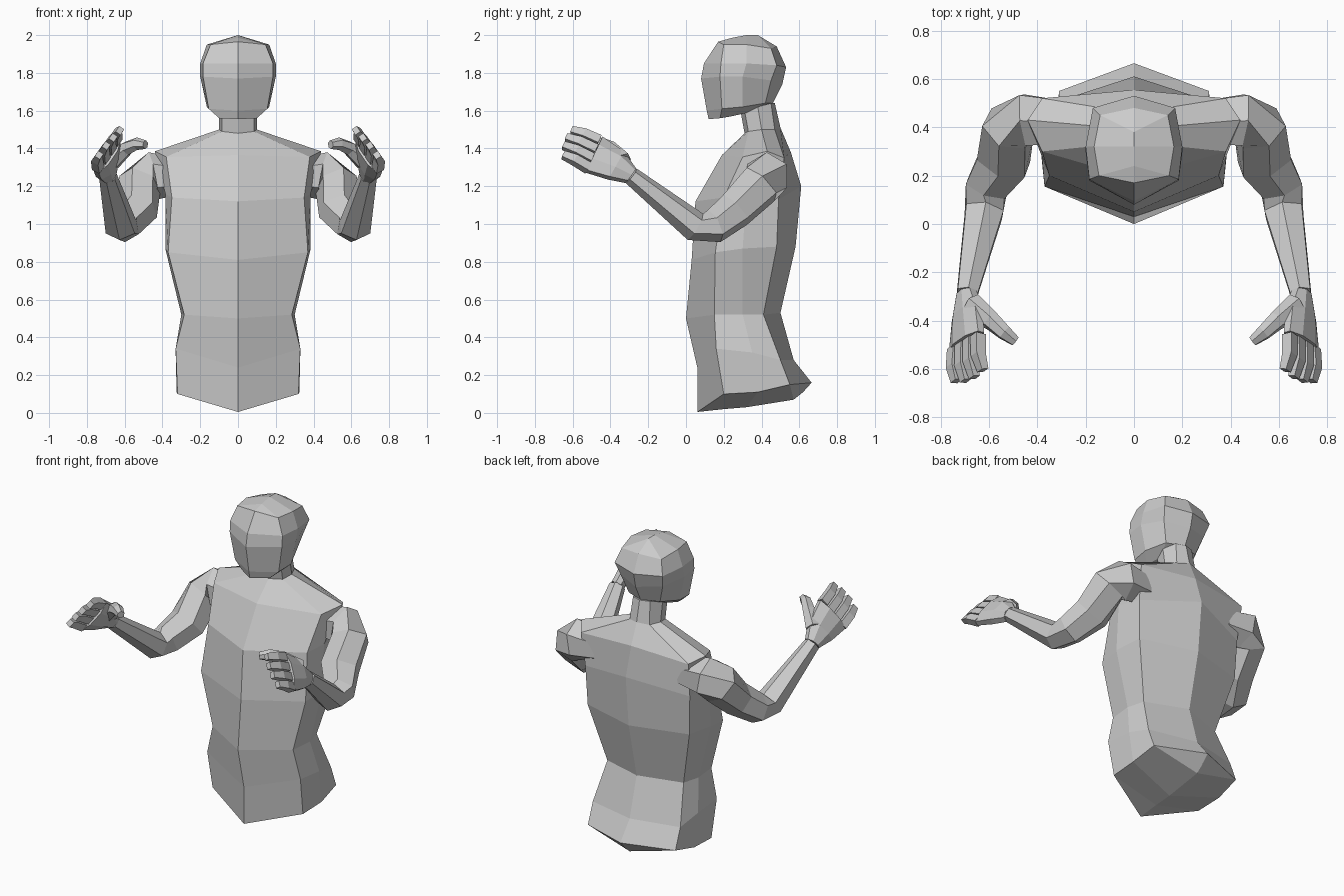
import bpy
import bmesh
import math
from mathutils import Vector

default_cube = bpy.data.objects.get("Cube")
if default_cube:
    bpy.data.objects.remove(default_cube, do_unlink=True)

# One plain clay colour for the whole figure
clay = bpy.data.materials.new("clay_grey")
clay.use_nodes = True
clay_colour = (0.6, 0.6, 0.6, 1.0)
clay.diffuse_color = clay_colour
shader = next(n for n in clay.node_tree.nodes if n.type == 'BSDF_PRINCIPLED')
shader.inputs["Base Color"].default_value = clay_colour
shader.inputs["Roughness"].default_value = 0.8


def finish(name, bm):
    """Turn the x >= 0 half into a mirrored, flat shaded object."""
    mesh = bpy.data.meshes.new(name)
    bm.to_mesh(mesh)
    bm.free()
    mesh.materials.append(clay)
    obj = bpy.data.objects.new(name, mesh)
    bpy.context.collection.objects.link(obj)
    mirror = obj.modifiers.new("Mirror", 'MIRROR')
    mirror.use_axis[0] = True
    mirror.use_mirror_merge = True
    mirror.merge_threshold = 0.0005
    return obj


def half_loft(name, rings):
    """Skin half sections running front centre, front corner, side, back corner, back centre."""
    # Both ends close onto the centre plane
    rings = [[(0, y, z) for x, y, z in rings[0]]] + rings
    rings = rings + [[(0, y, z) for x, y, z in rings[-1]]]
    bm = bmesh.new()
    grid = [[bm.verts.new(p) for p in ring] for ring in rings]
    for low, high in zip(grid, grid[1:]):
        for j in range(len(low) - 1):
            bm.faces.new((low[j], low[j + 1], high[j + 1], high[j]))
    bmesh.ops.remove_doubles(bm, verts=bm.verts, dist=0.0005)
    bmesh.ops.dissolve_degenerate(bm, edges=bm.edges, dist=0.0005)
    return finish(name, bm)


def tube(name, rings, sides=6, axis=None):
    """Closed tube through (centre, half width, half height) rings; axis sets the width direction."""
    centres = [Vector(r[0]) for r in rings]
    last = len(rings) - 1
    grow = 1 / math.cos(math.pi / sides)
    bm = bmesh.new()
    grid = []
    for i, (_, width, height) in enumerate(rings):
        tangent = (centres[min(i + 1, last)] - centres[max(i - 1, 0)]).normalized()
        if axis:
            u = Vector(axis)
            u = (u - tangent * u.dot(tangent)).normalized()
        else:
            u = tangent.cross(Vector((0, 0, 1))).normalized()
        v = u.cross(tangent)
        loop = []
        for k in range(sides):
            a = math.tau * (k + 0.5) / sides
            offset = u * math.cos(a) * width + v * math.sin(a) * height
            loop.append(bm.verts.new(centres[i] + offset * grow))
        grid.append(loop)
    for a, b in zip(grid, grid[1:]):
        for k in range(sides):
            n = (k + 1) % sides
            bm.faces.new((a[k], b[k], b[n], a[n]))
    bm.faces.new(grid[0])
    bm.faces.new(grid[-1])
    bmesh.ops.recalc_face_normals(bm, faces=bm.faces)
    return finish(name, bm)


def blend(start, end, t):
    return Vector(start).lerp(Vector(end), t)


# Torso: underside keel, hips, waist, ribs, chest, shoulders and neck
half_loft("torso", [
    [(0, .06, .005), (0, .2, .02), (0, .32, .03), (0, .57, .07), (0, .62, .11)],
    [(0, .06, .005), (.32, .2, .1), (.325, .38, .11), (.31, .55, .15), (0, .665, .16)],
    [(0, .06, .24), (.33, .16, .34), (.33, .35, .32), (.31, .5, .28), (0, .57, .28)],
    [(0, 0, .5), (.285, .15, .52), (.3, .3, .52), (.27, .41, .52), (0, .5, .53)],
    [(0, .03, .81), (.37, .155, .85), (.385, .3, .87), (.36, .48, .88), (0, .58, .88)],
    [(0, .05, 1.12), (.35, .2, 1.14), (.385, .32, 1.16), (.37, .49, 1.13), (0, .61, 1.2)],
    [(0, .19, 1.365), (.38, .3, 1.355), (.44, .43, 1.385), (.38, .52, 1.35), (0, .555, 1.38)],
    [(0, .31, 1.48), (.085, .33, 1.49), (.1, .4, 1.5), (.07, .47, 1.5), (0, .5, 1.51)],
    [(0, .29, 1.59), (.085, .31, 1.6), (.1, .38, 1.62), (.06, .45, 1.64), (0, .47, 1.64)],
])

# Head: chin, jaw, cheeks, brow, temples and the crown ridge
half_loft("head", [
    [(0, .12, 1.555), (.1, .18, 1.56), (.11, .24, 1.57), (.08, .33, 1.59), (0, .38, 1.6)],
    [(0, .11, 1.6), (.155, .19, 1.61), (.165, .3, 1.62), (.11, .42, 1.64), (0, .46, 1.64)],
    [(0, .08, 1.77), (.185, .18, 1.78), (.2, .3, 1.78), (.15, .45, 1.76), (0, .51, 1.74)],
    [(0, .095, 1.85), (.185, .185, 1.85), (.2, .32, 1.85), (.17, .48, 1.84), (0, .53, 1.83)],
    [(0, .17, 1.965), (.145, .2, 1.95), (.165, .32, 1.95), (.14, .45, 1.93), (0, .48, 1.94)],
    [(0, .17, 1.965), (0, .24, 1.985), (0, .32, 2), (0, .38, 2), (0, .48, 1.94)],
])

# Arms: shoulder, upper arm, two elbow sections and wrist
wrist = (.69, -.29, 1.255)
tube("arms", [
    ((.3, .42, 1.25), .09, .08),
    ((.45, .43, 1.255), .105, .11),
    ((.52, .395, 1.21), .1, .105),
    ((.54, .26, 1.075), .105, .09),
    ((.61, .15, .99), .085, .08),
    ((.62, .05, .985), .078, .07),
    (wrist, .042, .042),
])

# Hands: palm, four fingers and a thumb
index_base, index_tip = (.645, -.46, 1.44), (.625, -.605, 1.495)
pinky_base, pinky_tip = (.74, -.515, 1.295), (.735, -.65, 1.365)
across = Vector(pinky_base) - Vector(index_base)
tube("palms", [
    (wrist, .045, .04),
    ((.69, -.37, 1.31), .09, .045),
    (blend(index_base, pinky_base, .5), .115, .036),
], sides=8, axis=across)

for i, finger in enumerate(("index", "middle", "ring", "pinky")):
    base = blend(index_base, pinky_base, i / 3)
    tip = blend(index_tip, pinky_tip, i / 3)
    if finger in ("middle", "ring"):
        tip += (tip - base) * 0.1
    knuckle = blend(base, tip, .55) + Vector((.01, 0, .006))
    tube(finger + "_fingers", [
        (base, .025, .024), (knuckle, .024, .022), (tip, .019, .016),
    ], sides=4, axis=across)

tube("thumbs", [
    ((.67, -.34, 1.33), .05, .045),
    ((.59, -.4, 1.4), .036, .034),
    ((.535, -.45, 1.425), .03, .028),
    ((.49, -.485, 1.42), .02, .02),
], axis=across)
